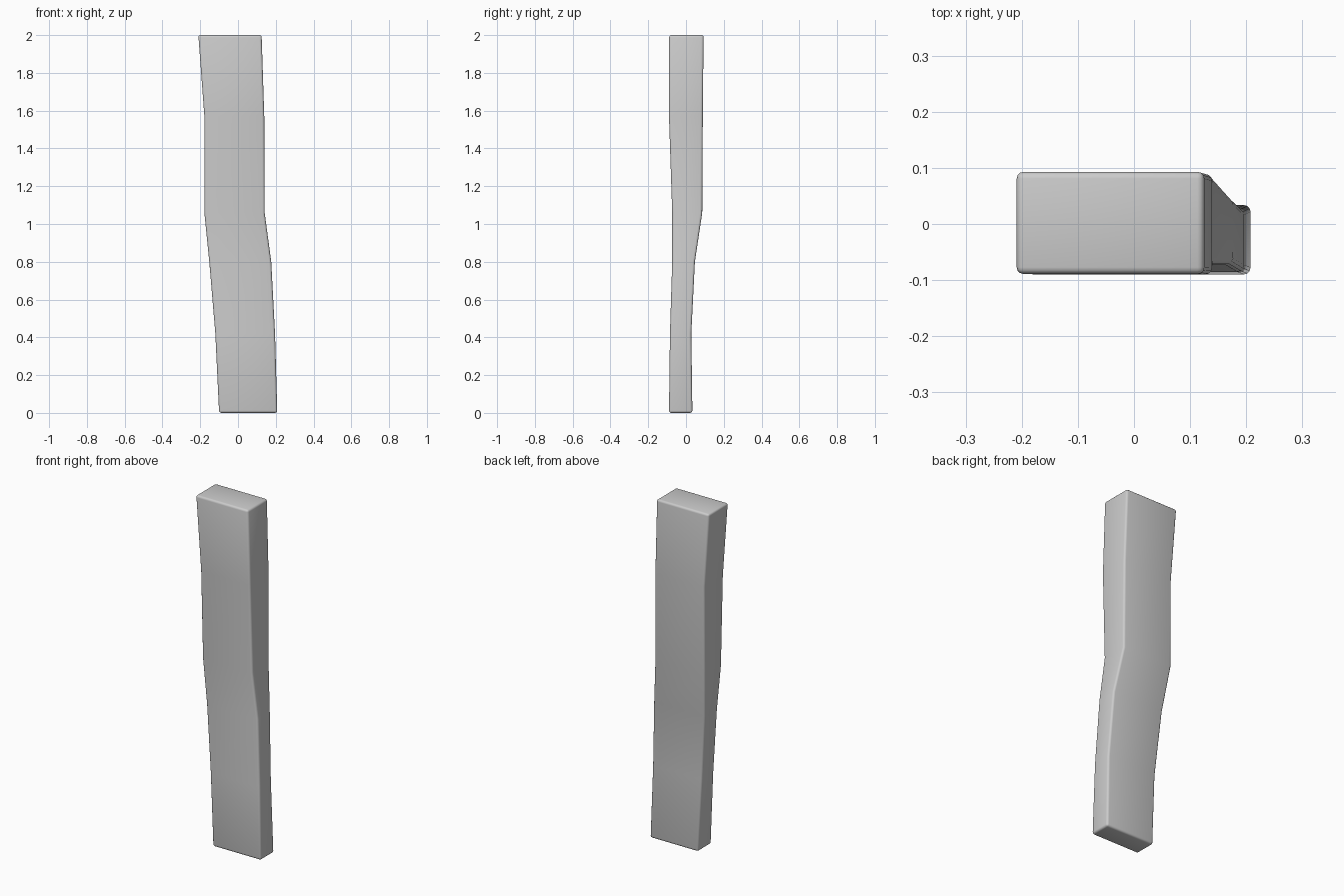
import bpy, bmesh, math

if "Cube" in bpy.data.objects:
    bpy.data.objects.remove(bpy.data.objects["Cube"])

# Plank cross-sections: height, left, right, front, back
SECTIONS = [
    (0.00, -0.100, 0.208, -0.090, 0.034),
    (0.42, -0.120, 0.196, -0.085, 0.028),
    (0.80, -0.152, 0.176, -0.073, 0.047),
    (1.06, -0.178, 0.141, -0.073, 0.086),
    (1.57, -0.178, 0.139, -0.090, 0.089),
    (2.00, -0.210, 0.125, -0.089, 0.093),
]

# Loft the bent plank through its sections
bm = bmesh.new()
rings = [[bm.verts.new(p) for p in ((l, f, z), (r, f, z), (r, b, z), (l, b, z))]
         for z, l, r, f, b in SECTIONS]
for low, high in zip(rings, rings[1:]):
    for i in range(4):
        j = (i + 1) % 4
        bm.faces.new((low[i], low[j], high[j], high[i]))
bm.faces.new(rings[0][::-1])
bm.faces.new(rings[-1])
bm.normal_update()

# Round the long corners and both ends
sharp = [e for e in bm.edges if e.calc_face_angle() > math.radians(50)]
bmesh.ops.bevel(bm, geom=sharp, offset=0.012, segments=3, profile=0.5,
                affect='EDGES', clamp_overlap=True)
bmesh.ops.recalc_face_normals(bm, faces=bm.faces)

mesh = bpy.data.meshes.new("wooden_plank")
bm.to_mesh(mesh)
bm.free()
plank = bpy.data.objects.new("wooden_plank", mesh)
bpy.context.collection.objects.link(plank)

# Smooth shading with clean flats
bpy.context.view_layer.objects.active = plank
plank.select_set(True)
bpy.ops.object.shade_smooth_by_angle(angle=math.radians(40))
